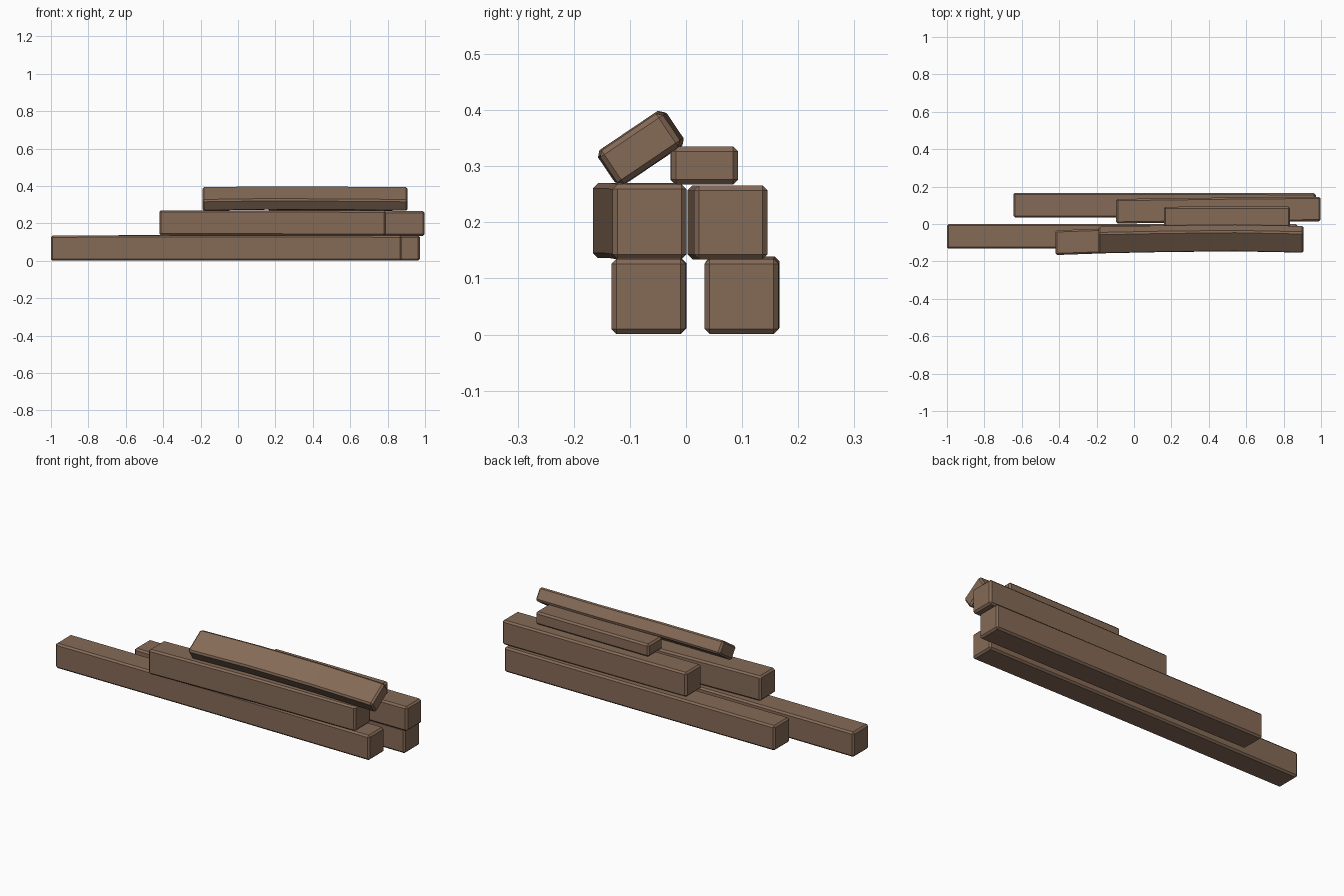
import bpy, bmesh, math
from mathutils import Vector

if "Cube" in bpy.data.objects:
    bpy.data.objects.remove(bpy.data.objects["Cube"])

wood = bpy.data.materials.new("brown_wood")
wood.diffuse_color = (0.235, 0.145, 0.095, 1)
wood.use_nodes = True
wood.node_tree.nodes["Principled BSDF"].inputs["Base Color"].default_value = wood.diffuse_color


def beam(name, stations, width, height, tilt=0, bevel=0.009):
    """Loft a rectangular section along (x, y, z) centre points, then chamfer."""
    bm = bmesh.new()
    c, s = math.cos(tilt), math.sin(tilt)
    rings = []
    for x, y, z in stations:
        ring = []
        for a, b in ((-1, -1), (1, -1), (1, 1), (-1, 1)):
            u, v = a * width / 2, b * height / 2
            ring.append(bm.verts.new((x, y + u * c - v * s, z + u * s + v * c)))
        rings.append(ring)
    for r, q in zip(rings, rings[1:]):
        for i in range(4):
            j = (i + 1) % 4
            bm.faces.new((r[i], r[j], q[j], q[i]))
    bm.faces.new(rings[0])
    bm.faces.new(rings[-1])
    bmesh.ops.recalc_face_normals(bm, faces=bm.faces)
    me = bpy.data.meshes.new(name)
    bm.to_mesh(me)
    bm.free()
    me.materials.append(wood)
    ob = bpy.data.objects.new(name, me)
    bpy.context.collection.objects.link(ob)
    mod = ob.modifiers.new("worn_edges", 'BEVEL')
    mod.width, mod.segments, mod.limit_method = bevel, 1, 'ANGLE'
    mod.angle_limit = math.radians(40)
    return ob


# Bottom layer
beam("bottom_front_beam", [(-1, -0.066, 0.068), (-0.1, -0.065, 0.069), (0.875, -0.067, 0.068)], 0.132, 0.134)
beam("bottom_back_beam", [(-0.645, 0.101, 0.072), (0.3, 0.1, 0.069), (0.972, 0.099, 0.068)], 0.132, 0.134)

# Middle layer
beam("middle_front_beam", [(-0.42, -0.1, 0.203), (0.2, -0.078, 0.203), (0.79, -0.065, 0.201)], 0.132, 0.134)
beam("middle_back_beam", [(-0.095, 0.068, 0.2), (0.5, 0.076, 0.2), (0.997, 0.08, 0.2)], 0.131, 0.132)

# Top layer: a thin plank and a bowed, tilted plank
beam("top_back_plank", [(0.16, 0.032, 0.301), (0.5, 0.033, 0.301), (0.835, 0.033, 0.301)], 0.12, 0.068)
beam("tilted_plank", [(-0.19, -0.086, 0.331), (0.16, -0.079, 0.336), (0.54, -0.075, 0.334), (0.907, -0.082, 0.331)],
     0.135, 0.072, math.radians(34))
